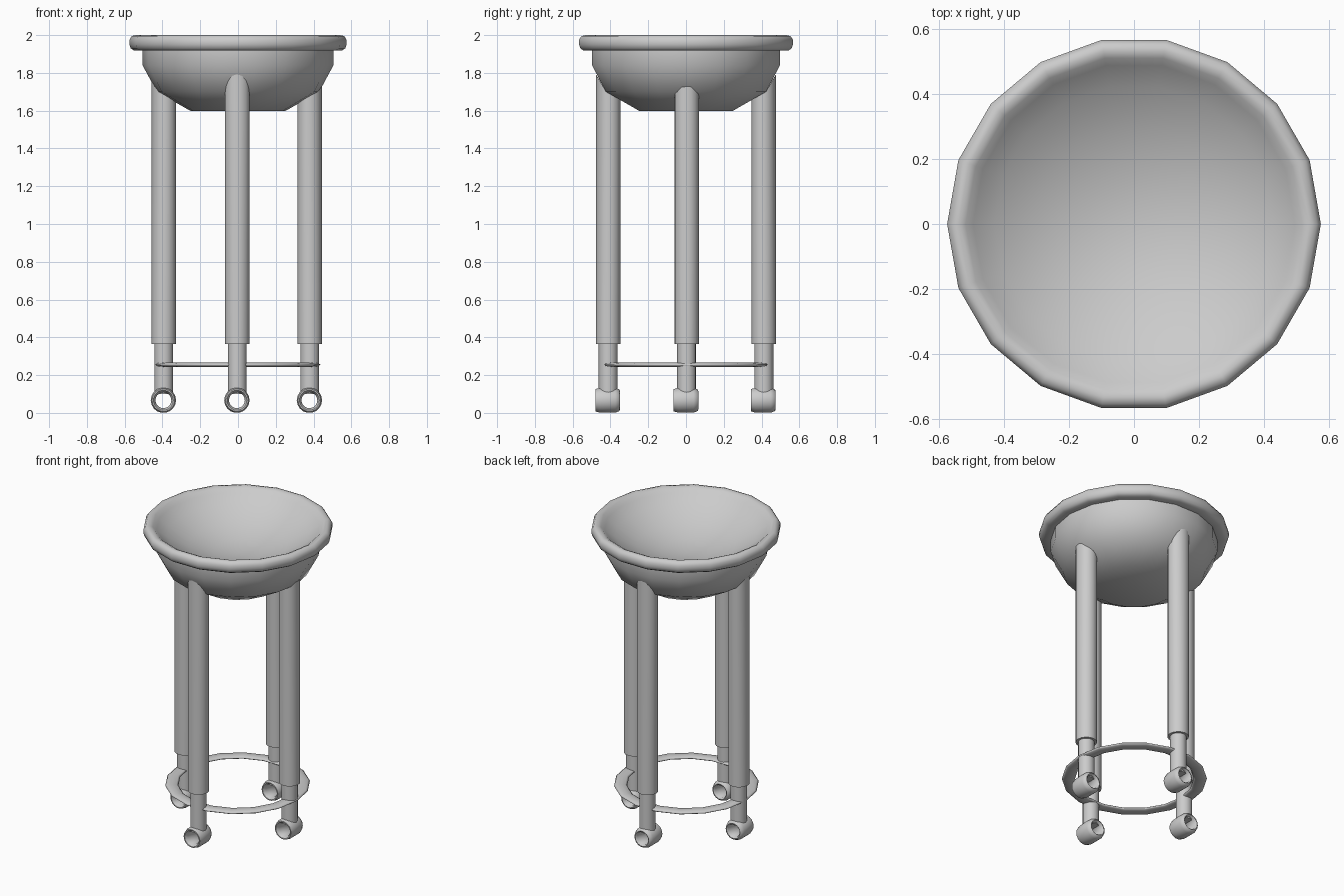
import bpy, math

if "Cube" in bpy.data.objects:
    bpy.data.objects.remove(bpy.data.objects["Cube"])

BOWL = [(0.25, 1.598), (0.43, 1.70), (0.505, 1.84), (0.505, 1.92)]   # outer bowl wall (r, z)


def lathe(name, profile, sides, centre=(0, 0, 0), axis='Z', closed=False, top_fn=None, angle=40):
    """Revolve (radius, height) points; radius 0 makes a pole. top_fn trims the last ring."""
    verts, faces, rings = [], [], []
    for k, (r, h) in enumerate(profile):
        n = 1 if r == 0 else sides
        rings.append([len(verts) + i for i in range(n)])
        for i in range(n):
            a = 2 * math.pi * i / sides
            x, y, z = r * math.cos(a), r * math.sin(a), h
            if axis == 'Y':          # height runs from back to front
                x, y, z = x, -z, y
            x, y, z = x + centre[0], y + centre[1], z + centre[2]
            if top_fn and k == len(profile) - 1:
                z = top_fn(x, y)
            verts.append((x, y, z))
    pairs = list(zip(rings, rings[1:]))
    if closed:
        pairs.append((rings[-1], rings[0]))
    for a, b in pairs:
        for i in range(sides):
            j = (i + 1) % sides
            if len(a) == 1:
                faces.append((a[0], b[j], b[i]))
            elif len(b) == 1:
                faces.append((a[i], a[j], b[0]))
            else:
                faces.append((a[i], a[j], b[j], b[i]))
    me = bpy.data.meshes.new(name)
    me.from_pydata(verts, [], faces)
    ob = bpy.data.objects.new(name, me)
    bpy.context.collection.objects.link(ob)
    bpy.ops.object.select_all(action='DESELECT')
    ob.select_set(True)
    bpy.context.view_layer.objects.active = ob
    bpy.ops.object.shade_smooth_by_angle(angle=math.radians(angle))
    return ob


def bowl_height(x, y):
    """Height of the bowl's outer wall above a point, so leg tops follow the bowl."""
    r = math.hypot(x, y)
    for (r0, z0), (r1, z1) in zip(BOWL, BOWL[1:]):
        if r <= r1:
            return z0 + (z1 - z0) * (r - r0) / (r1 - r0) + 0.005
    return BOWL[-1][1]


# bowl with rolled rim and a shallow dished inside
rim = [(0.55, 1.918), (0.568, 1.93), (0.575, 1.95), (0.575, 1.975), (0.562, 1.995), (0.54, 2.0), (0.518, 1.99)]
dish = [(0.495, 1.968), (0.43, 1.92), (0.3, 1.853), (0.15, 1.81), (0, 1.795)]
lathe("bowl", [(0, 1.598)] + BOWL + rim + dish, 18, angle=75)

# flat ring that ties the legs together, oval in section
section = [(0.4 + 0.04 * math.cos(t), 0.255 + 0.011 * math.sin(t))
           for t in (2 * math.pi * i / 8 for i in range(8))]
lathe("brace_ring", section, 18, (-0.003, 0, 0), closed=True, angle=180)

legs = {"front": (-0.004, -0.412), "back": (-0.004, 0.412),
        "left": (-0.393, 0.003), "right": (0.38, 0.003)}
for side, (x, y) in legs.items():
    # thick upper leg, trimmed to the bowl
    lathe(side + "_leg", [(0, 0.365), (0.065, 0.365), (0.065, 1.7)], 16, (x, y, 0), top_fn=bowl_height)
    # thin lower leg
    lathe(side + "_lower_leg", [(0, 0.1), (0.05, 0.1), (0.05, 0.37), (0, 0.37)], 16, (x, y, 0))
    # hollow roller foot, open front to back, rounded at the back
    lathe(side + "_roller", [(0.042, -0.058), (0.05, -0.065), (0.058, -0.062), (0.067, -0.04),
                             (0.067, 0.04), (0.06, 0.065), (0.053, 0.065), (0.042, 0.045)],
          18, (x - 0.002, y - 0.003, 0.067), axis='Y', closed=True, angle=60)
